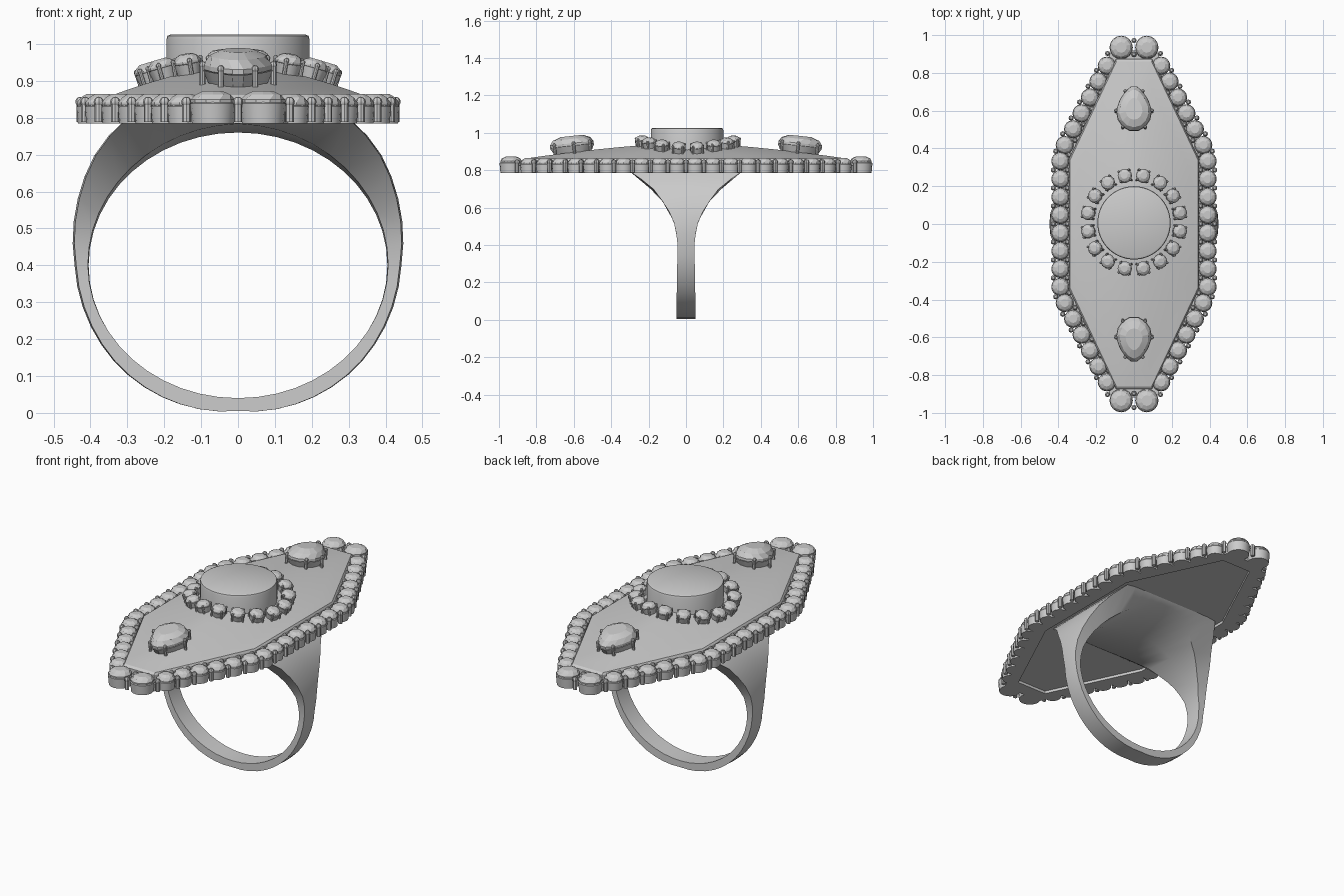
import bpy, bmesh, math
from mathutils import Vector, Matrix

if "Cube" in bpy.data.objects:
    bpy.data.objects.remove(bpy.data.objects["Cube"])

def finish(bm, name, angle=30):
    bmesh.ops.recalc_face_normals(bm, faces=bm.faces)
    me = bpy.data.meshes.new(name)
    bm.to_mesh(me)
    bm.free()
    ob = bpy.data.objects.new(name, me)
    bpy.context.collection.objects.link(ob)
    bpy.ops.object.select_all(action='DESELECT')
    ob.select_set(True)
    bpy.context.view_layer.objects.active = ob
    bpy.ops.object.shade_smooth_by_angle(angle=math.radians(angle))
    return ob

def loft(bm, rings, mat=Matrix(), closed=False):
    """Skin rings of points; cap the ends, or join last to first."""
    vs = [[bm.verts.new(mat @ Vector(p)) for p in r] for r in rings]
    n = len(vs[0])
    pairs = list(zip(vs, vs[1:])) + ([(vs[-1], vs[0])] if closed else [])
    for a, b in pairs:
        for i in range(n):
            j = (i + 1) % n
            bm.faces.new((a[i], a[j], b[j], b[i]))
    if not closed:
        bm.faces.new(vs[0])
        bm.faces.new(vs[-1])

def lerp(table, x):
    for (x0, y0), (x1, y1) in zip(table, table[1:]):
        if x <= x1:
            return y0 + (y1 - y0) * max(0, (x - x0) / (x1 - x0))
    return table[-1][1]

def prong(bm, p, r, depth, mat=Matrix()):
    """Round wire with a ball tip at p."""
    top = Vector(p)
    bmesh.ops.create_uvsphere(bm, u_segments=8, v_segments=6, radius=r,
                              matrix=mat @ Matrix.Translation(top))
    bmesh.ops.create_cone(bm, cap_ends=True, segments=8, radius1=r * .8, radius2=r * .8, depth=depth,
                          matrix=mat @ Matrix.Translation(top - Vector((0, 0, depth / 2))))

def scaled(pts, s, z):
    return [(x * s, y * s, z) for x, y in pts]

def circle(r, n, off=0):
    return [(r * math.cos(2 * math.pi * (i + off) / n), r * math.sin(2 * math.pi * (i + off) / n))
            for i in range(n)]

def gem(bm, pts, h, mat):
    """Faceted stone: girdle, staggered crown, table."""
    n = len(pts)
    half = [((pts[i][0] + pts[(i + 1) % n][0]) / 2, (pts[i][1] + pts[(i + 1) % n][1]) / 2) for i in range(n)]
    lv = [scaled(pts, .7, -h * .5), scaled(pts, 1, 0), scaled(pts, 1, h * .25)]
    loft(bm, lv + [scaled(half, .86, h * .7), scaled(half, .5, h)], mat)

# Domed plate: elongated octagon
def octagon(ax, ay, bx, by):
    q = [(ax, ay), (bx, by)]
    return (q + [(-x, y) for x, y in q[::-1]] + [(-x, -y) for x, y in q]
            + [(x, -y) for x, y in q[::-1]])

def dome(x, y):
    x, y = abs(x), abs(y)
    s = max(x / .344, y / .873, (.529 * x + .249 * y) / .2677)
    return .945 - .085 * s ** 1.5

edge = octagon(.344, .344, .095, .873)
skirt = octagon(.388, .358, .118, .918)
bm = bmesh.new()
rings = [scaled(edge, .96, .80), scaled(edge, .96, .785), scaled(skirt, 1, .785), scaled(skirt, 1, .825),
         scaled(edge, 1, .825), scaled(edge, 1, .852)]
rings += [scaled(edge, s, .945 - .085 * s ** 1.5) for s in (.985, .85, .7, .55, .4, .25, .1)]
loft(bm, rings)
finish(bm, "domed_plate", 25)

# Border beads, in order round the plate
quarter = [(.39, y, .048) for y in (.048, .143, .238, .333)]
quarter += [(.367 - .223 * i / 5, .418 + .42 * i / 5, .048) for i in range(6)]
quarter.append((.068, .935, .062))
border = quarter + [(-x, y, r) for x, y, r in quarter[::-1]]
border += [(-x, -y, r) for x, y, r in quarter] + [(x, -y, r) for x, y, r in quarter[::-1]]

stones, cups, wires = bmesh.new(), bmesh.new(), bmesh.new()
for i, (x, y, r) in enumerate(border):
    big = r > .05
    g = .842 if big else .834
    m = Matrix.Translation((x, y, g))
    gem(stones, circle(r * .97, 10), .03, m)
    c = circle(r, 16)
    loft(cups, [scaled(c, .92, .785 - g), scaled(c, 1, -.004), scaled(c, .9, .002)], m)
    # Shared prongs either side of each gap
    x2, y2, r2 = border[(i + 1) % len(border)]
    d = Vector((x2 - x, y2 - y, 0)).normalized()
    out = Vector((d.y, -d.x, 0))
    t = r / (r + r2)
    mid = Vector((x + (x2 - x) * t, y + (y2 - y) * t, .843))
    for s in (.037, -.037):
        prong(wires, mid + out * s, .014, .055)
finish(stones, "border_stones", 10)
finish(cups, "border_cups")
finish(wires, "border_prongs")

def seat_matrix(x, y, lift, tilt):
    """Stand on the dome, leaning outward along its slope."""
    e = .01
    n = Vector((dome(x - e, y) - dome(x + e, y), dome(x, y - e) - dome(x, y + e), 2 * e))
    n.x *= tilt
    n.y *= tilt
    rot = Vector((0, 0, 1)).rotation_difference(n.normalized()).to_matrix().to_4x4()
    return Matrix.Translation((x, y, dome(x, y) + lift)) @ rot

# Halo of small stones round the centre
stones, mounts = bmesh.new(), bmesh.new()
for k in range(16):
    a = (k + .5) * math.pi / 8
    x, y = .248 * math.cos(a), .01 + .25 * math.sin(a)
    m = seat_matrix(x, y, .03, 1)
    gem(stones, circle(.038, 10), .024, m)
    loft(mounts, [scaled(circle(.03, 14), 1, -.04), scaled(circle(.038, 14), 1, -.002)], m)
    for j in range(4):
        b = a + math.pi / 4 + j * math.pi / 2
        prong(mounts, (.038 * math.cos(b), .038 * math.sin(b), .008), .007, .04, m)
finish(stones, "halo_stones", 10)
finish(mounts, "halo_mounts")

# Two pear stones, broad end toward the centre
stones, mounts = bmesh.new(), bmesh.new()
for s in (1, -1):
    m = seat_matrix(0, s * .6, .035, .9)
    pear = []
    for i in range(14):
        a = 2 * math.pi * i / 14
        u = math.sin(a)
        pear.append((.094 * math.cos(a) * (1 - .28 * max(u, 0)),
                     s * (u * (.13 if u > 0 else .11))))
    gem(stones, pear, .052, m)
    loft(mounts, [scaled(pear, .8, -.05), scaled(pear, 1.02, -.002)], m)
    for i in (0, 2, 5, 7, 9, 12):
        px, py = pear[i]
        prong(mounts, (px * 1.02, py * 1.02, .012), .01, .055, m)
finish(stones, "pear_stones", 10)
finish(mounts, "pear_mounts")

# Central drum with softened top edge
bm = bmesh.new()
c = circle(.194, 64)
loft(bm, [scaled(c, 1, .86), scaled(c, 1, 1.012), scaled(c, .985, 1.022), scaled(c, .94, 1.026)],
     Matrix.Translation((0, .006, 0)))
finish(bm, "centre_drum", 40)

# Finger band flaring into the plate
radius = [(0, .395), (50, .424), (90, .443), (110, .467), (127, .49), (140, .50), (180, .50)]
width = [(0, .052), (.4, .045), (.5, .056), (.6, .1), (.7, .175), (.76, .25), (.80, .31)]
bm = bmesh.new()
sections = []
for i in range(48):
    t = 2 * math.pi * i / 48
    sx, cz = math.sin(t), -math.cos(t)
    deg = math.degrees(t if t <= math.pi else 2 * math.pi - t)
    ro = lerp(radius, deg)
    ox, oz = ro * sx, min(.4 + ro * cz, .80)
    ix, iz = .405 * sx, .4 + .36 * cz
    k = 1 + .065 * max(0, (deg - 60) / 120)
    ex, ez = .405 * sx * (1 + (k - 1) * .3), .4 + .36 * cz * k
    wi, wo = lerp(width, ez), lerp(width, oz)
    sections.append([(ex, -wi, ez), (ix, 0, iz), (ex, wi, ez),
                     (ox * .99, wo, oz), (ox, 0, oz), (ox * .99, -wo, oz)])
loft(bm, sections, closed=True)
finish(bm, "finger_band", 40)
